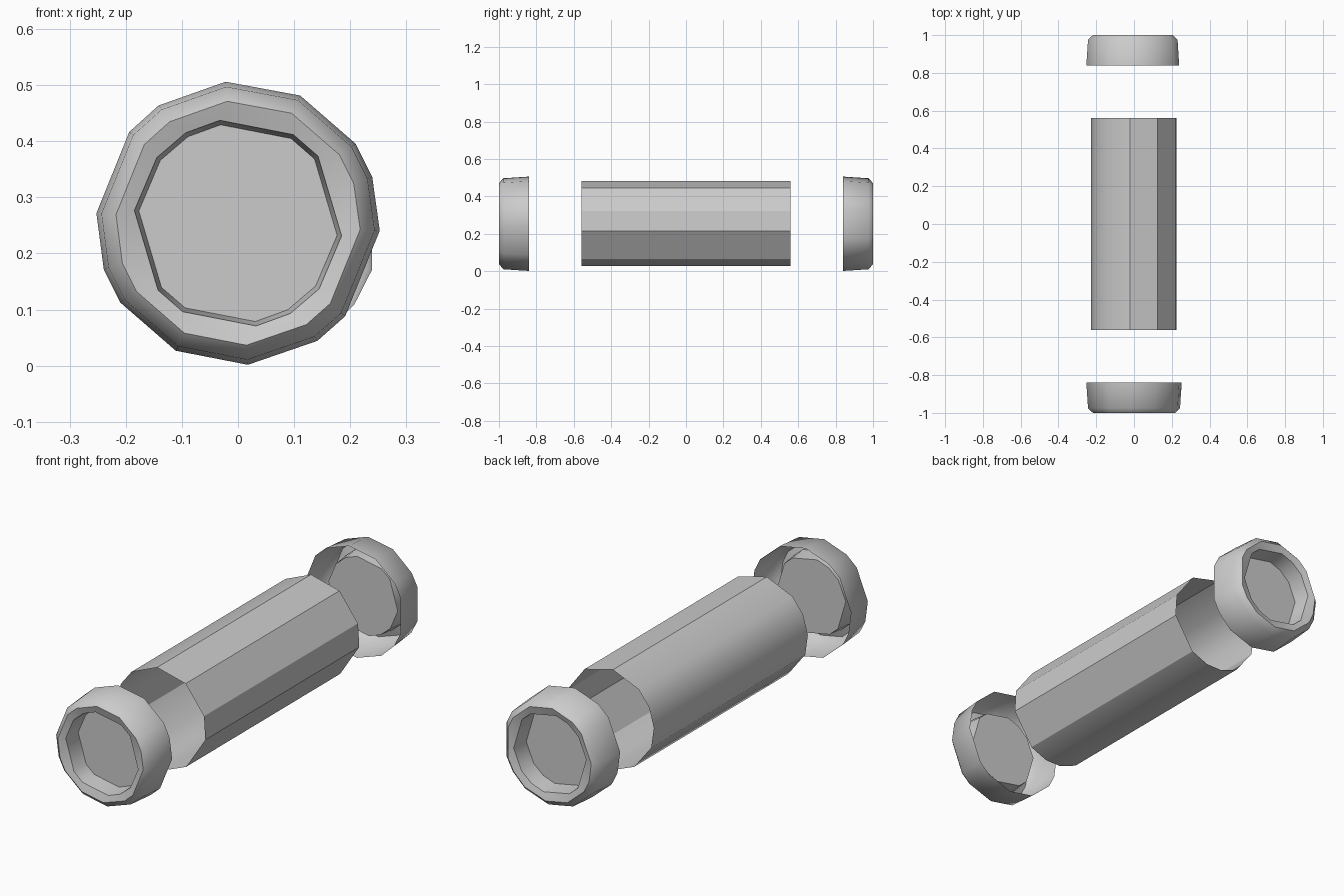
import bpy, bmesh
from math import sin, cos, radians

if "Cube" in bpy.data.objects:
    bpy.data.objects.remove(bpy.data.objects["Cube"])

CZ = 0.254  # height of the common axis


def ring(bm, angles, r, y):
    """Closed loop of edges around the y axis."""
    vs = [bm.verts.new((r * cos(radians(a)), y, CZ + r * sin(radians(a)))) for a in angles]
    return [bm.edges.new((vs[i], vs[(i + 1) % len(vs)])) for i in range(len(vs))], vs


def shell(name, rings, closed_end, smooth_angle):
    """Loft a chain of rings, optionally closing the last with a disc."""
    bm = bmesh.new()
    loops = [ring(bm, *r) for r in rings]
    for a, b in zip(loops, loops[1:]):
        bmesh.ops.bridge_loops(bm, edges=a[0] + b[0])
    if closed_end:
        bm.faces.new(loops[-1][1])
    bmesh.ops.recalc_face_normals(bm, faces=bm.faces)
    mesh = bpy.data.meshes.new(name)
    bm.to_mesh(mesh)
    bm.free()
    ob = bpy.data.objects.new(name, mesh)
    bpy.context.collection.objects.link(ob)
    bpy.ops.object.select_all(action='DESELECT')
    ob.select_set(True)
    bpy.context.view_layer.objects.active = ob
    bpy.ops.object.shade_smooth_by_angle(angle=radians(smooth_angle))
    return ob


# Uneven polygon corners, in degrees
front_angles = [-3, 19, 34, 64, 95, 124, 140, 176, 199, 214, 244, 274, 304, 319]
back_angles = [-19, 19, 34, 64, 95, 124, 140, 176, 199, 214, 244, 274, 304, 325]
hole_angles = [-7, 40, 58, 100, 120, 141, 173, 220, 238, 280, 300, 321]
tube_angles = [-10, 17, 57, 95, 131, 153, 176, 200, 236, 260, 281, 304]

# Central open tube
shell("tube", [(tube_angles, 0.229, -0.56), (tube_angles, 0.229, 0.56)], False, 30)

# End caps: tapered skirt, rounded rim, recessed disc
for name, side, outer in (("front_cap", -1, front_angles), ("back_cap", 1, back_angles)):
    shell(name, [
        (outer, 0.253, side * 0.84),
        (outer, 0.244, side * 0.975),
        (outer, 0.218, side * 1.0),
        (hole_angles, 0.186, side * 0.99),
        (hole_angles, 0.178, side * 0.91),
    ], True, 50)
